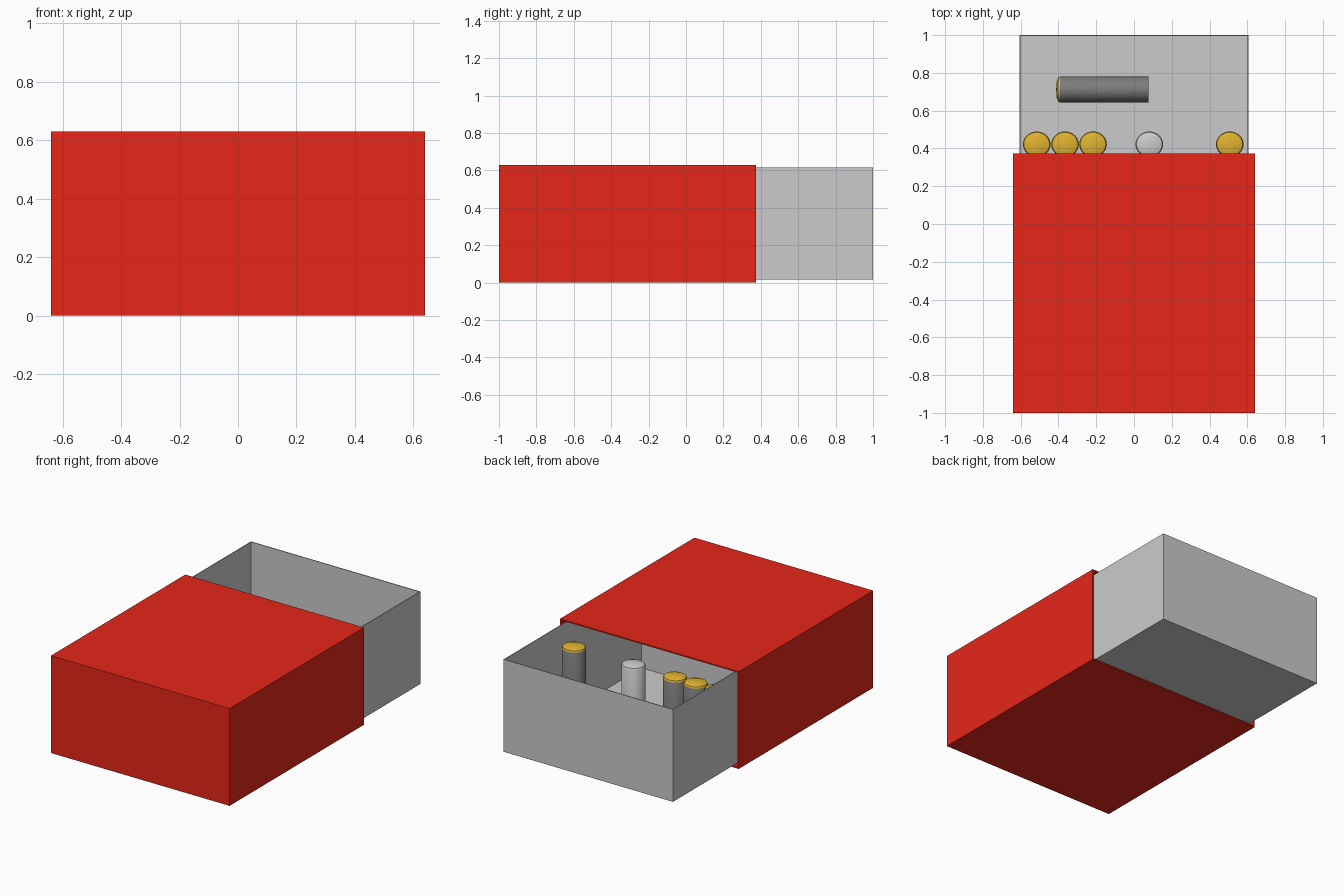
import bpy, bmesh, math
from mathutils import Matrix, Vector

if "Cube" in bpy.data.objects:
    bpy.data.objects.remove(bpy.data.objects["Cube"])


def material(name, rgb):
    m = bpy.data.materials.new(name)
    m.diffuse_color = (*rgb, 1)
    m.use_nodes = True
    m.node_tree.nodes["Principled BSDF"].inputs["Base Color"].default_value = m.diffuse_color
    return m


red = material("red_card", (0.8, 0.02, 0.01))
brass = material("brass", (0.75, 0.45, 0.03))
dark = material("dark_grey", (0.2, 0.2, 0.2))


def new_object(name, bm, mats=()):
    mesh = bpy.data.meshes.new(name)
    bmesh.ops.recalc_face_normals(bm, faces=bm.faces)
    bm.to_mesh(mesh)
    bm.free()
    for m in mats:
        mesh.materials.append(m)
    obj = bpy.data.objects.new(name, mesh)
    bpy.context.collection.objects.link(obj)
    return obj


def open_box(name, lo, hi, open_dir, wall, mats=()):
    """Thin-walled box with the side facing open_dir hollowed out."""
    lo, hi, d = Vector(lo), Vector(hi), Vector(open_dir)
    bm = bmesh.new()
    bmesh.ops.create_cube(bm, size=1, matrix=Matrix.Translation((lo + hi) / 2)
                          @ Matrix.Diagonal((*(hi - lo), 1)))
    bm.normal_update()
    face = max(bm.faces, key=lambda f: f.normal.dot(d))
    bmesh.ops.inset_region(bm, faces=[face], thickness=wall)
    depth = abs((hi - lo).dot(d)) - wall
    inner = bmesh.ops.extrude_face_region(bm, geom=[face])
    bmesh.ops.delete(bm, geom=[face], context='FACES_ONLY') if face.is_valid else None
    verts = [v for v in inner["geom"] if isinstance(v, bmesh.types.BMVert)]
    bmesh.ops.translate(bm, verts=verts, vec=-d * depth)
    return new_object(name, bm, mats)


# Sleeve (open at the back) and sliding tray (open at the top)
open_box("sleeve", (-0.64, -1, 0), (0.64, 0.374, 0.63), (0, 1, 0), 0.012, [red])
open_box("tray", (-0.607, -0.41, 0.017), (0.607, 1, 0.615), (0, 0, 1), 0.008)

RX, RY, LENGTH, SEG = 0.073, 0.068, 0.49, 32


def cartridge(name, loc, mats, rot=None):
    """Slightly oval cylinder with a shallow domed end cap."""
    rings = [(1, 0), (1, LENGTH - 0.02), (0.93, LENGTH - 0.01), (0.6, LENGTH - 0.002)]
    bm = bmesh.new()
    loops = [[bm.verts.new((RX * r * math.cos(2 * math.pi * i / SEG),
                            RY * r * math.sin(2 * math.pi * i / SEG), z))
              for i in range(SEG)] for r, z in rings]
    bm.faces.new(loops[0][::-1])
    for k, (a, b) in enumerate(zip(loops, loops[1:])):
        for i in range(SEG):
            j = (i + 1) % SEG
            f = bm.faces.new((a[i], a[j], b[j], b[i]))
            f.material_index = 1 if k and mats else 0
    tip = bm.verts.new((0, 0, LENGTH))
    for i in range(SEG):
        f = bm.faces.new((loops[-1][i], loops[-1][(i + 1) % SEG], tip))
        f.material_index = 1 if mats else 0
    obj = new_object(name, bm, mats)
    if rot:
        obj.rotation_euler = rot
    obj.location = loc
    bpy.ops.object.select_all(action='DESELECT')
    obj.select_set(True)
    bpy.context.view_layer.objects.active = obj
    bpy.ops.object.shade_smooth_by_angle(angle=math.radians(28))
    return obj


# Standing row, with one pale cartridge, and one lying on the tray floor
FLOOR = 0.026
for n, x in enumerate((-0.515, -0.365, -0.217, 0.507)):
    cartridge(f"cartridge_{n + 1}", (x, 0.422, FLOOR), [dark, brass])
cartridge("pale_cartridge", (0.081, 0.422, FLOOR), [])
cartridge("lying_cartridge", (0.078, 0.712, FLOOR + RX), [dark, brass],
          (0, -math.pi / 2, 0))
